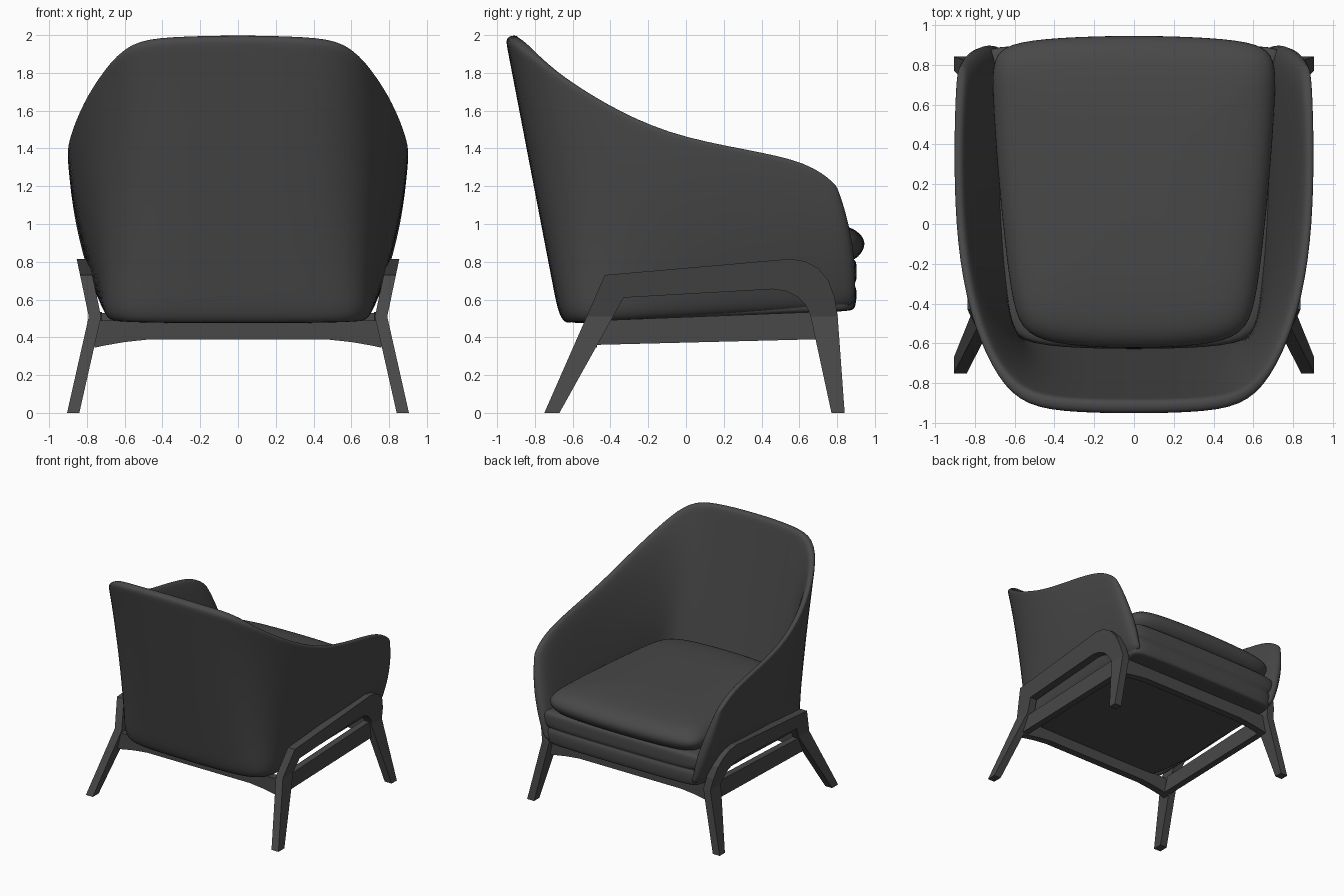
import bpy, bmesh
from mathutils import Vector

if "Cube" in bpy.data.objects:
    bpy.data.objects.remove(bpy.data.objects["Cube"])


def material(name, v):
    m = bpy.data.materials.new(name)
    m.diffuse_color = (v, v, v, 1)
    m.use_nodes = True
    m.node_tree.nodes["Principled BSDF"].inputs["Base Color"].default_value = m.diffuse_color
    return m


fabric = material("dark_fabric", 0.065)
wood = material("dark_wood", 0.065)


def make(name, verts, faces, mat, fix=True):
    me = bpy.data.meshes.new(name)
    me.from_pydata([tuple(v) for v in verts], [], faces)
    me.materials.append(mat)
    if fix:
        bm = bmesh.new()
        bm.from_mesh(me)
        bmesh.ops.recalc_face_normals(bm, faces=bm.faces)
        bm.to_mesh(me)
        bm.free()
    ob = bpy.data.objects.new(name, me)
    bpy.context.collection.objects.link(ob)
    return ob


def loft(name, rings, mat):
    """Skin a list of closed rings and cap both ends."""
    n = len(rings[0])
    verts = [p for r in rings for p in r]
    faces = [(i * n + j, i * n + (j + 1) % n, (i + 1) * n + (j + 1) % n, (i + 1) * n + j)
             for i in range(len(rings) - 1) for j in range(n)]
    last = (len(rings) - 1) * n
    faces += [tuple(range(n))[::-1], tuple(range(last, last + n))]
    return make(name, verts, faces, mat)


def subsurf(ob, level=2):
    m = ob.modifiers.new("smooth", 'SUBSURF')
    m.levels = m.render_levels = level
    for p in ob.data.polygons:
        p.use_smooth = True


def mirror_x(ob):
    ob.modifiers.new("mirror", 'MIRROR')


def pad(name, half, profile, z_front, slope):
    """Soft pad: mirrored half outline, profile of (inset, height) rings."""
    outline = half + [(-x, y) for x, y in half[-2:0:-1]]
    rings = []
    for inset, dz in profile:
        ring = []
        for x, y in outline:
            yy = 0.15 + (y - 0.15) * (1 - max(inset, 0) / 0.75)
            ring.append((x * (1 - inset / 0.7), yy, z_front + dz + slope * (yy - 0.9)))
        rings.append(ring)
    subsurf(loft(name, rings, fabric))


# Wraparound shell: stations from back centre to arm front
# (bottom point, rim point, mid-height bulge in x and y)
stations = [
    ((0.00, -0.675), (0.00, -0.960, 1.995), (0, 0)),
    ((0.40, -0.670), (0.38, -0.953, 1.985), (-0.02, 0)),
    ((0.61, -0.640), (0.585, -0.905, 1.96), (-0.045, 0.02)),
    ((0.71, -0.530), (0.715, -0.735, 1.825), (-0.005, 0.01)),
    ((0.715, -0.300), (0.83, -0.45, 1.64), (0.025, 0)),
    ((0.72, 0.00), (0.892, -0.10, 1.475), (0.032, 0)),
    ((0.725, 0.35), (0.907, 0.30, 1.397), (0.033, 0)),
    ((0.73, 0.70), (0.898, 0.65, 1.33), (0.033, 0.01)),
    ((0.74, 0.90), (0.885, 0.80, 1.205), (0.035, 0.035)),
]
rows = [0, 0.1, 0.3, 0.6, 0.85, 0.96, 1]
row_weight = [0.6, 0.7, 0.85, 1, 0.9, 0.65, 0.45, 0.3]


def column(bottom, rim, bulge, sign, front):
    b = Vector((bottom[0], bottom[1], 0.545 + 0.05 * bottom[1]))
    r = Vector(rim)
    # tucked-under lower edge
    pts = [Vector((b.x * 0.93, b.y if front else b.y * 0.93, b.z - 0.05))]
    for v in rows:
        p = b.lerp(r, v)
        k = 4 * v * (1 - v)
        pts.append(p + Vector((bulge[0] * k, bulge[1] * k, 0)))
    return [Vector((p.x * sign, p.y, p.z)) for p in pts]


n_st = len(stations)
order = [(i, -1) for i in range(n_st - 1, 0, -1)] + [(i, 1) for i in range(n_st)]
cols = [column(*stations[i], s, i == n_st - 1) for i, s in order]
h = len(cols[0])
shell = make("shell", [p for c in cols for p in c],
             [(i * h + j, (i + 1) * h + j, (i + 1) * h + j + 1, i * h + j + 1)
              for i in range(len(cols) - 1) for j in range(h - 1)], fabric, fix=False)
# Thin at the rim of the arms, fuller padding lower down, even along the back
group = shell.vertex_groups.new(name="thickness")
for c, (i, s) in enumerate(order):
    for j in range(h):
        group.add([c * h + j], 0.62 if i < 3 else row_weight[j], 'REPLACE')
sol = shell.modifiers.new("thickness", 'SOLIDIFY')
sol.thickness = 0.12
sol.offset = -1
sol.vertex_group = "thickness"
subsurf(shell)

# Upholstered seat base with a soft seam, flaring up into the arms
pad("seat_base",
    [(0, -0.63), (0.45, -0.62), (0.63, -0.55), (0.68, -0.20), (0.70, 0.30),
     (0.72, 0.70), (0.725, 0.86), (0.68, 0.90), (0, 0.905)],
    [(0.3, -0.13), (0.03, -0.13), (0.01, -0.12), (0, -0.07), (0, -0.005), (0.018, 0.01),
     (-0.02, 0.025), (-0.035, 0.08), (-0.03, 0.13), (0.02, 0.155), (0.2, 0.155)],
    0.67, 0.045)

# Loose seat cushion
pad("seat_cushion",
    [(0, -0.64), (0.36, -0.625), (0.56, -0.57), (0.62, -0.42), (0.66, -0.10), (0.70, 0.30),
     (0.725, 0.70), (0.72, 0.84), (0.65, 0.92), (0.40, 0.95), (0, 0.962)],
    [(0.3, -0.1), (0.1, -0.1), (0.04, -0.075), (0, 0), (0.035, 0.06), (0.1, 0.1),
     (0.25, 0.12), (0.45, 0.13)],
    0.895, 0.005)


# Side frames: bent legs and top beam as (outer, inner) pairs in y, z
def side_x(z):
    return 0.79 + (0.115 * (0.51 - z) / 0.51 if z < 0.51 else 0.21 * (z - 0.51))


pairs = [((-0.75, 0), (-0.67, 0)), ((-0.526, 0.51), (-0.386, 0.51)),
         ((-0.43, 0.73), (-0.33, 0.61)), ((0.55, 0.815), (0.46, 0.655)),
         ((0.63, 0.803), (0.53, 0.645)), ((0.70, 0.765), (0.59, 0.615)),
         ((0.755, 0.70), (0.63, 0.575)), ((0.787, 0.61), (0.65, 0.54)),
         ((0.803, 0.51), (0.66, 0.51)), ((0.84, 0), (0.77, 0))]
rings = []
for (yo, zo), (yi, zi) in pairs:
    xo, xi = side_x(zo), side_x(zi)
    rings.append([(xo, yo, zo), (xi, yi, zi), (xi - 0.065, yi, zi), (xo - 0.065, yo, zo)])
mirror_x(loft("side_frame", rings, wood))

# Side rails under the seat
mirror_x(loft("side_rail", [
    [(x, -0.48, 0.36), (x, 0.70, 0.39), (x, 0.70, 0.535), (x, -0.44, 0.49)]
    for x in (0.72, 0.775)], wood))

# Cross rails with arched lower edge
arch = [(0.76, 0.345), (0.70, 0.358), (0.60, 0.375), (0.48, 0.388)]
arch += [(-x, z) for x, z in reversed(arch)]
for name, y, top, dz in (("back_rail", -0.53, 0.49, 0), ("front_rail", 0.69, 0.53, 0.035)):
    loft(name, [[(x, y, z + dz), (x, y + 0.06, z + dz), (x, y + 0.06, top), (x, y, top)]
                for x, z in arch], wood)
